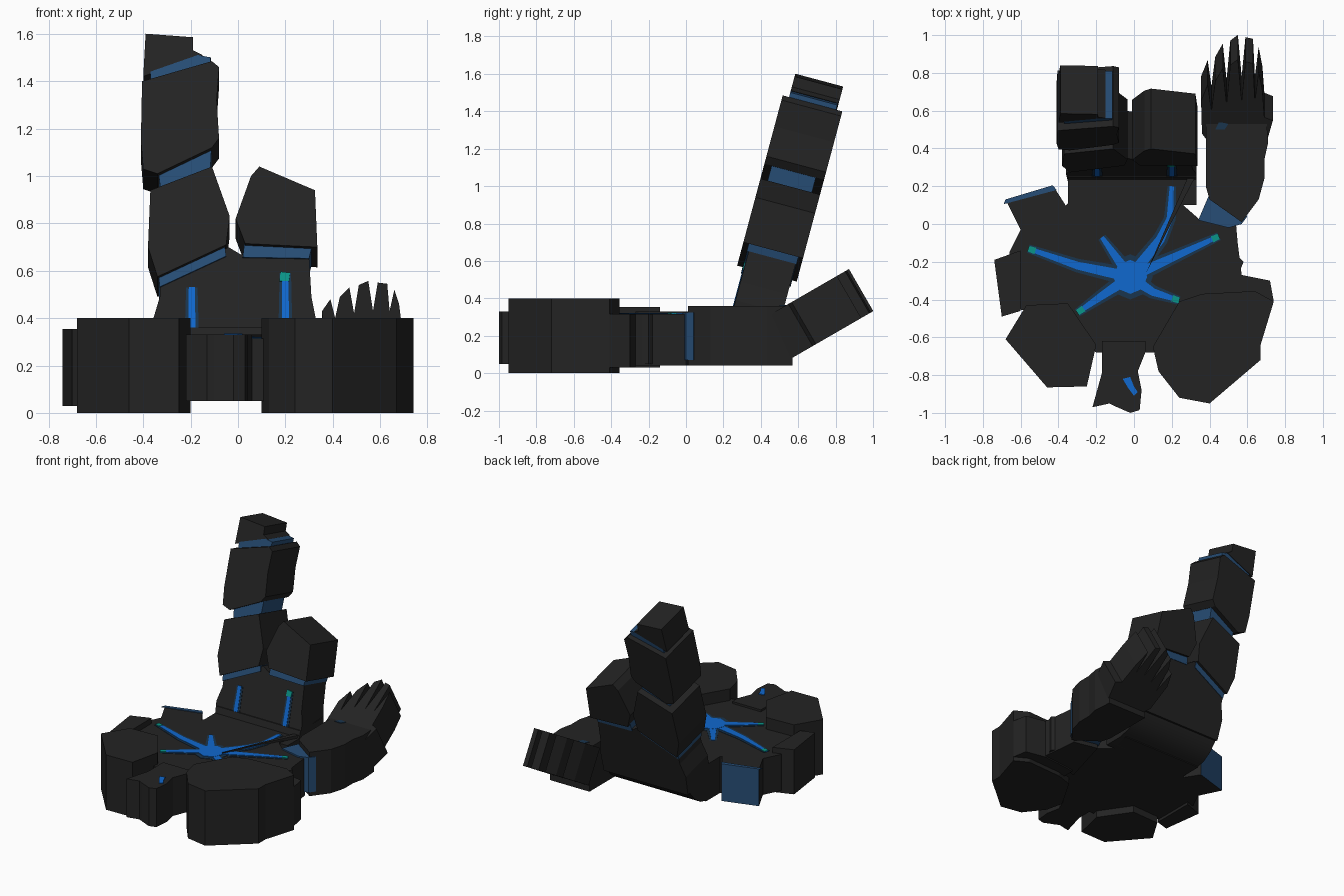
import bpy, bmesh, math
from mathutils import Vector


def material(name, rgb):
    m = bpy.data.materials.new(name)
    m.diffuse_color = (*rgb, 1)
    return m


STONE = material("dark stone", (0.017, 0.017, 0.017))
JOINT = material("joint blue", (0.02, 0.075, 0.18))
FRINGE = material("deep blue", (0.01, 0.035, 0.075))
GLOW = material("bright blue", (0.005, 0.14, 0.62))
TEAL = material("teal tip", (0.003, 0.30, 0.25))

TILT, HAND = math.radians(15), math.radians(30)
LEG_N = Vector((0, math.cos(TILT), -math.sin(TILT)))     # into the leaning legs
HAND_N = Vector((0, math.sin(HAND), -math.cos(HAND)))    # into the raised hand


def prism(name, pts, place, depth, mat, side_mats=None):
    """Extrude an outline put in space by place(a, b) along the vector depth."""
    bm = bmesh.new()
    front = [bm.verts.new(place(*p)) for p in pts]
    back = [bm.verts.new(v.co + depth) for v in front]
    bm.faces.new(front)
    bm.faces.new(back[::-1])
    n = len(pts)
    for i in range(n):
        j = (i + 1) % n
        f = bm.faces.new((front[i], back[i], back[j], front[j]))
        if side_mats and i in side_mats:
            f.material_index = 1
    bmesh.ops.recalc_face_normals(bm, faces=bm.faces)
    me = bpy.data.meshes.new(name)
    bm.to_mesh(me)
    bm.free()
    me.materials.append(mat)
    me.materials.append(JOINT)
    ob = bpy.data.objects.new(name, me)
    bpy.context.collection.objects.link(ob)
    return ob


def flat(name, pts, z0, z1, mat=STONE, side_mats=None):
    """Outline seen from the top, between two heights."""
    return prism(name, pts, lambda x, y: Vector((x, y, z1)), Vector((0, 0, z0 - z1)), mat, side_mats)


def leaning(name, pts, d0, d1, mat=STONE):
    """Outline seen from the front, on the plane of the leaning legs."""
    return prism(name, pts,
                 lambda x, z: Vector((x, 0.28 + (z - 0.6) * math.tan(TILT), z)) + LEG_N * d0,
                 LEG_N * (d1 - d0), mat)


# chest slab and shoulders
TOP = 0.315
flat("chest", [(-0.2, -0.68), (0.12, -0.68), (0.5, -0.4), (0.58, -0.2), (0.34, 0.03), (0.26, 0.10),
               (0.3, 0.27), (-0.35, 0.27), (-0.35, 0.11), (-0.45, 0), (-0.58, -0.45)], 0.05, TOP)
flat("left_shoulder", [(-0.57, -0.43), (-0.35, -0.42), (-0.20, -0.64), (-0.25, -0.86),
                       (-0.46, -0.865), (-0.68, -0.61)], 0, 0.4)
flat("right_shoulder", [(0.10, -0.65), (0.24, -0.41), (0.36, -0.37), (0.64, -0.355), (0.74, -0.41),
                        (0.67, -0.64), (0.67, -0.72), (0.40, -0.95), (0.24, -0.92), (0.13, -0.78)], 0, 0.4)
flat("right_shoulder_rear", [(0.3, -0.45), (0.3, -0.3), (0.57, -0.27), (0.72, -0.30), (0.74, -0.41)],
     0.03, TOP)
flat("chest_fold", [(0.06, -0.27), (0.29, 0.26), (0.33, 0.26), (0.21, 0.03)], 0.3, 0.33)

# head
flat("head", [(-0.17, -0.62), (-0.17, -0.79), (-0.22, -0.97), (-0.13, -0.95), (-0.10, -0.965),
              (-0.02, -1.0), (0.03, -0.985), (0.04, -0.88), (0.02, -0.78), (0.06, -0.68), (0.06, -0.62)],
     0.05, 0.33)
flat("head_mark", [(-0.06, -0.82), (-0.02, -0.81), (0.0, -0.86), (0.02, -0.89), (0, -0.91),
                   (-0.03, -0.87)], 0.33, 0.335, GLOW)

# left arm, broken off with a glowing end
flat("left_upper_arm", [(-0.45, -0.48), (-0.62, -0.45), (-0.66, -0.15), (-0.60, -0.03), (-0.68, 0.13),
                        (-0.43, 0.205), (-0.35, 0.08)], 0.05, TOP, STONE, {4})
flat("left_arm_rim", [(-0.69, 0.105), (-0.68, 0.13), (-0.43, 0.205), (-0.41, 0.18)],
     TOP, TOP + 0.006, JOINT)
flat("left_arm_plate", [(-0.60, -0.46), (-0.70, -0.49), (-0.74, -0.19), (-0.60, -0.14)], 0.03, 0.355)

# right arm
flat("right_upper_arm", [(0.25, -0.35), (0.57, -0.27), (0.55, -0.11), (0.54, 0.0), (0.36, 0.04)],
     0.04, TOP)
flat("right_elbow", [(0.34, 0.02), (0.40, 0.16), (0.60, 0.04), (0.57, 0.0), (0.5, -0.02)],
     0.07, 0.325, JOINT)
flat("right_forearm", [(0.40, 0.13), (0.57, 0.01), (0.66, 0.13), (0.69, 0.24), (0.69, 0.34),
                       (0.71, 0.43), (0.70, 0.57), (0.38, 0.57), (0.38, 0.2)], 0.04, 0.36)
flat("wrist_mark", [(0.43, 0.50), (0.48, 0.50), (0.5, 0.53), (0.45, 0.54)], 0.36, 0.364, FRINGE)
prism("right_hand", [(0.36, 0.33), (0.355, 0.43), (0.39, 0.48), (0.41, 0.40), (0.43, 0.49),
                     (0.47, 0.53), (0.49, 0.42), (0.51, 0.54), (0.55, 0.557), (0.57, 0.43),
                     (0.59, 0.55), (0.63, 0.545), (0.64, 0.43), (0.66, 0.52), (0.68, 0.46),
                     (0.69, 0.38), (0.735, 0.37), (0.70, 0.30), (0.40, 0.30)],
      lambda x, z: Vector((x, 0.53 + (z - 0.36) / math.tan(HAND), z)), HAND_N * 0.26, STONE)

# waist: rounded hip bend below, leaning belly slab above
hip = prism("hip_bend", [(0.1, 0.05), (0.24, 0.05), (0.33, 0.07), (0.40, 0.115), (0.455, 0.18),
                         (0.49, 0.26), (0.515, 0.36), (0.25, 0.36), (0.235, 0.31), (0.1, 0.31)],
            lambda y, z: Vector((-0.35, y, z)), Vector((0.68, 0, 0)), STONE)
bpy.context.view_layer.objects.active = hip
hip.select_set(True)
bpy.ops.object.shade_smooth_by_angle()
leaning("waist", [(-0.35, 0.25), (-0.36, 0.40), (-0.33, 0.50), (-0.33, 0.57), (-0.04, 0.71),
                  (0.01, 0.68), (0.30, 0.67), (0.31, 0.5), (0.33, 0.4), (0.33, 0.25)], 0.04, 0.30)

# left leg
leaning("left_hip_joint", [(-0.33, 0.54), (-0.05, 0.67), (-0.06, 0.75), (-0.34, 0.62)], 0.03, 0.305, JOINT)
leaning("left_thigh", [(-0.37, 0.94), (-0.11, 1.04), (-0.035, 0.83), (-0.05, 0.71), (-0.34, 0.575),
                       (-0.38, 0.70)], 0, 0.33)
leaning("left_knee", [(-0.32, 0.90), (-0.12, 0.98), (-0.11, 1.16), (-0.34, 1.06)], 0.04, 0.285, JOINT)
leaning("left_shin", [(-0.405, 1.40), (-0.11, 1.485), (-0.08, 1.46), (-0.09, 1.32), (-0.08, 1.16),
                      (-0.11, 1.12), (-0.34, 1.01), (-0.40, 1.03), (-0.41, 1.15)], 0, 0.33)
leaning("left_ankle", [(-0.37, 1.36), (-0.12, 1.42), (-0.115, 1.51), (-0.17, 1.52), (-0.37, 1.45)],
        0.035, 0.295, JOINT)
leaning("left_foot", [(-0.39, 1.61), (-0.19, 1.595), (-0.19, 1.54), (-0.15, 1.52), (-0.40, 1.43)],
        0.035, 0.30)

# right leg stump
leaning("right_hip_joint", [(0.02, 0.665), (0.30, 0.66), (0.32, 0.74), (0.03, 0.75)], 0.03, 0.305, JOINT)
leaning("right_thigh", [(0.09, 1.04), (0.325, 0.94), (0.335, 0.70), (0.03, 0.715), (-0.01, 0.82),
                        (0.055, 1.0)], 0, 0.33)

# glowing star on the chest: fringe plates with brighter plates on top
CENTRE = Vector((-0.02, -0.28))


def ray(name, path, w0, w1, thick, mat):
    pts = [Vector(p) for p in path]
    left, right = [], []
    for i, p in enumerate(pts):
        d = (pts[min(i + 1, len(pts) - 1)] - pts[max(i - 1, 0)]).normalized()
        w = w0 + (w1 - w0) * i / (len(pts) - 1)
        side = Vector((-d.y, d.x)) * w / 2
        left.append(tuple(p + side))
        right.append(tuple(p - side))
    flat(name, left + right[::-1], TOP, TOP + thick, mat)


def disc(name, r, thick, mat):
    flat(name, [(CENTRE.x + r * math.cos(k * math.pi / 4), CENTRE.y + r * math.sin(k * math.pi / 4))
                for k in range(8)], TOP, TOP + thick, mat)


disc("star_fringe", 0.12, 0.003, FRINGE)
disc("star_core", 0.09, 0.007, GLOW)
RAYS = [([(-0.30, -0.22), (-0.56, -0.13)], True), ([(-0.17, -0.07)], False),
        ([(-0.17, -0.38), (-0.30, -0.47)], True), ([(0.10, -0.36), (0.24, -0.405)], True),
        ([(0.2, -0.18), (0.45, -0.065)], True), ([(0.14, -0.08), (0.19, 0.03), (0.2, 0.2)], False)]
for i, (path, tipped) in enumerate(RAYS):
    full = [tuple(CENTRE)] + path
    ray(f"ray_fringe_{i}", full, 0.10, 0.045, 0.003, FRINGE)
    ray(f"ray_{i}", full, 0.06, 0.022, 0.006, GLOW)
    if tipped:
        end = Vector(path[-1])
        back = end - (end - Vector(full[-2])).normalized() * 0.04
        ray(f"ray_tip_{i}", [tuple(back), tuple(end)], 0.035, 0.03, 0.008, TEAL)

# glowing stripes on the belly
for x, z0, z1, side in ((-0.195, 0.34, 0.54, "left"), (0.2, 0.34, 0.60, "right")):
    for part, w, d, mat in (("fringe", 0.03, 0.037, FRINGE), ("stripe", 0.016, 0.034, GLOW)):
        leaning(f"{side}_belly_{part}", [(x - w, z0), (x + w, z0), (x + w * 0.8, z1), (x - w * 0.8, z1)],
                d, 0.042, mat)
leaning("belly_tip", [(0.175, 0.565), (0.215, 0.565), (0.22, 0.60), (0.18, 0.605)], 0.032, 0.041, TEAL)
